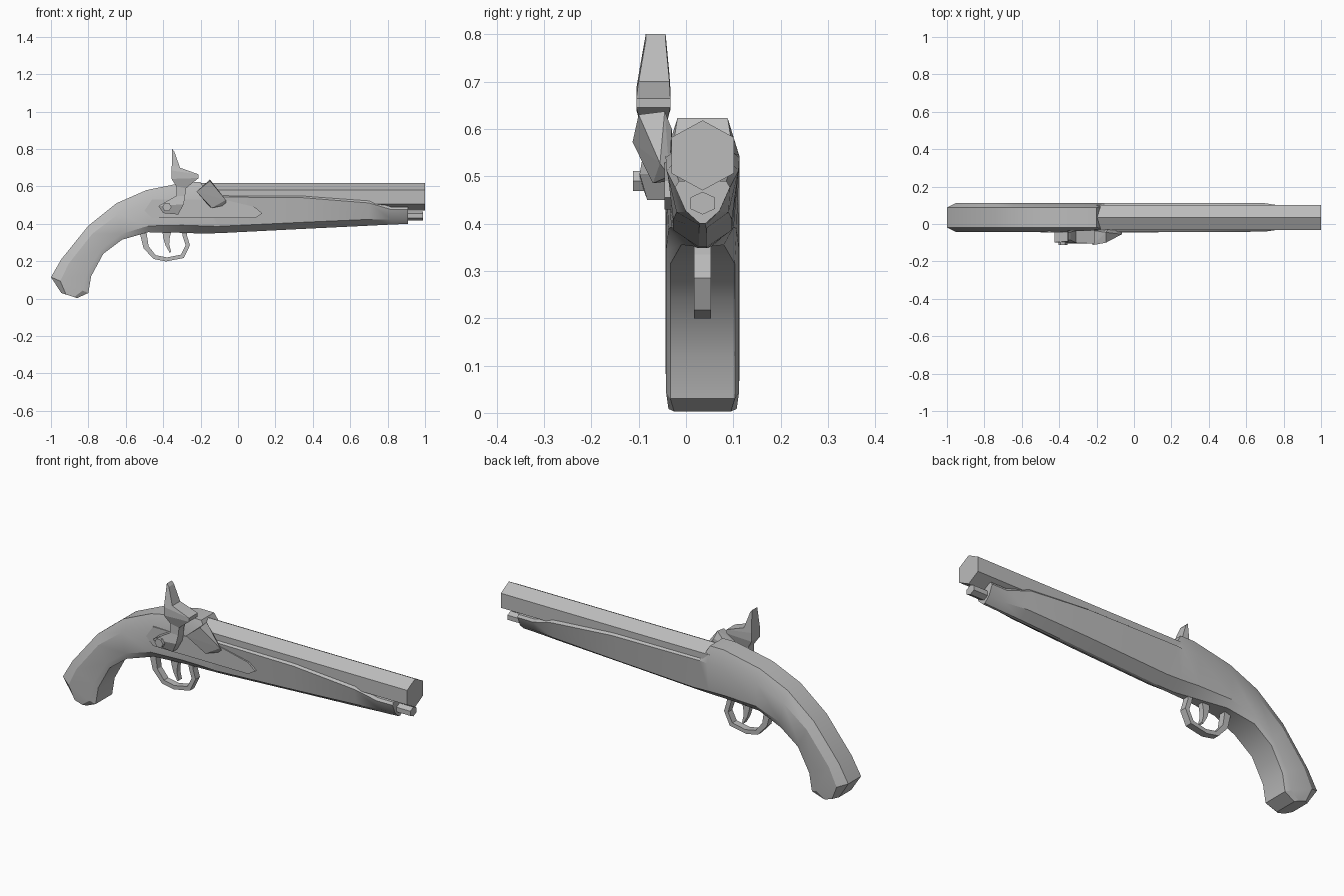
import bpy, bmesh, math
from mathutils import Vector

cube = bpy.data.objects.get("Cube")
if cube:
    bpy.data.objects.remove(cube)

CY = 0.035  # centre plane of stock and barrel

grey = bpy.data.materials.new("plain_grey")
grey.use_nodes = True
colour = (0.5, 0.5, 0.5, 1)
grey.diffuse_color = colour
grey.node_tree.nodes["Principled BSDF"].inputs["Base Color"].default_value = colour


def finish(name, bm, smooth=None):
    bmesh.ops.recalc_face_normals(bm, faces=bm.faces)
    mesh = bpy.data.meshes.new(name)
    bm.to_mesh(mesh)
    bm.free()
    mesh.materials.append(grey)
    obj = bpy.data.objects.new(name, mesh)
    bpy.context.collection.objects.link(obj)
    if smooth:
        bpy.ops.object.select_all(action="DESELECT")
        obj.select_set(True)
        bpy.context.view_layer.objects.active = obj
        bpy.ops.object.shade_smooth_by_angle(angle=math.radians(smooth))
    return obj


def loft(name, rings, closed=False, smooth=None):
    """Skin a list of point rings; cap the ends unless the path is closed."""
    bm = bmesh.new()
    loops = [[bm.verts.new(p) for p in ring] for ring in rings]
    pairs = list(zip(loops, loops[1:]))
    if closed:
        pairs.append((loops[-1], loops[0]))
    else:
        bm.faces.new(loops[0])
        bm.faces.new(loops[-1])
    n = len(loops[0])
    for a, b in pairs:
        for i in range(n):
            j = (i + 1) % n
            bm.faces.new((a[i], a[j], b[j], b[i]))
    return finish(name, bm, smooth)


def hull(name, points):
    bm = bmesh.new()
    for p in points:
        bm.verts.new(p)
    result = bmesh.ops.convex_hull(bm, input=bm.verts)
    loose = [v for v in result["geom_interior"] if isinstance(v, bmesh.types.BMVert)]
    bmesh.ops.delete(bm, geom=loose, context="VERTS")
    return finish(name, bm)


def prism_y(name, outline, y0, y1):
    return loft(name, [[(x, y, z) for x, z in outline] for y in (y0, y1)])


def strip(name, path, y0, y1):
    """Four-sided bar; path holds (inner x, inner z, outer x, outer z)."""
    return loft(name, [[(a, y0, b), (a, y1, b), (c, y1, d), (c, y0, d)]
                       for a, b, c, d in path])


# Stock: top (x, z), bottom (x, z), half widths of top, upper side,
# lower side and bottom, then the heights of the two sides as fractions
def stock_ring(top, bottom, widths, upper, lower):
    t, b = Vector(top), Vector(bottom)
    levels = [t, t.lerp(b, upper), t.lerp(b, lower), b]
    half = [(p.x, w, p.y) for p, w in zip(levels, widths)]
    right = [(x, CY - w, z) for x, w, z in half]
    left = [(x, CY + w, z) for x, w, z in reversed(half)]
    return right + left


GRIP = (0.053, 0.078, 0.077, 0.068)
FORE = (0.064, 0.078, 0.062, 0.008)
NOSE = (0.05, 0.058, 0.036, 0.006)
stations = [
    ((-0.945, 0.03), (-0.86, 0.003), (0.05, 0.072, 0.072, 0.06), 0.3, 0.8),
    ((-1.0, 0.115), (-0.80, 0.03), GRIP, 0.25, 0.85),
    ((-0.945, 0.21), (-0.785, 0.12), GRIP, 0.25, 0.85),
    ((-0.80, 0.39), (-0.72, 0.24), GRIP, 0.28, 0.85),
    ((-0.65, 0.51), (-0.62, 0.315), GRIP, 0.3, 0.85),
    ((-0.49, 0.58), (-0.48, 0.355), (0.053, 0.078, 0.072, 0.045), 0.3, 0.85),
    ((-0.28, 0.623), (-0.30, 0.352), (0.053, 0.078, 0.066, 0.02), 0.3, 0.85),
    ((-0.20, 0.623), (-0.20, 0.348), (0.053, 0.078, 0.062, 0.01), 0.3, 0.85),
    ((-0.16, 0.552), (-0.10, 0.35), FORE, 0.04, 0.82),
    ((0.35, 0.55), (0.35, 0.373), FORE, 0.06, 0.80),
    ((0.70, 0.525), (0.70, 0.39), (0.064, 0.076, 0.055, 0.008), 0.1, 0.75),
    ((0.82, 0.49), (0.82, 0.396), NOSE, 0.15, 0.70),
    ((0.91, 0.49), (0.91, 0.40), NOSE, 0.15, 0.70),
]
loft("stock", [stock_ring(*s) for s in stations], smooth=25)


# Six-sided barrel and ramrod
def hex_bar(name, x0, x1, z, rx, rz, shoulder):
    right = [(0, rz), (-rx, shoulder), (-rx, -shoulder)]
    section = right + [(-y, -h) for y, h in right]
    loft(name, [[(x, CY + y, z + h) for y, h in section] for x in (x0, x1)])


hex_bar("barrel", -0.21, 1.0, 0.544, 0.066, 0.074, 0.038)
hex_bar("ramrod", 0.85, 0.99, 0.443, 0.026, 0.024, 0.012)

# Trigger guard and trigger
strip("trigger_guard", [
    (-0.49, 0.36, -0.525, 0.35),
    (-0.478, 0.28, -0.505, 0.27),
    (-0.44, 0.232, -0.452, 0.212),
    (-0.38, 0.22, -0.385, 0.199),
    (-0.305, 0.235, -0.29, 0.217),
    (-0.28, 0.285, -0.257, 0.285),
    (-0.295, 0.33, -0.272, 0.335),
    (-0.30, 0.36, -0.275, 0.36),
], CY - 0.018, CY + 0.018)
strip("trigger", [
    (-0.405, 0.37, -0.355, 0.37),
    (-0.40, 0.325, -0.365, 0.325),
    (-0.388, 0.285, -0.368, 0.29),
    (-0.365, 0.245, -0.358, 0.25),
], CY - 0.014, CY + 0.014)

# Lock plate on the right side
prism_y("lock_plate", [(-0.50, 0.47), (-0.46, 0.43), (0.09, 0.43), (0.13, 0.455),
                       (0.09, 0.49), (-0.08, 0.53), (-0.46, 0.53)], -0.03, -0.045)

# Hammer: left (x, z), right (x, z), outer y, inner y
hammer = [
    ((-0.40, 0.457), (-0.32, 0.45), -0.082, -0.045),
    ((-0.425, 0.495), (-0.29, 0.505), -0.098, -0.035),
    ((-0.33, 0.55), (-0.283, 0.55), -0.09, -0.045),
    ((-0.33, 0.60), (-0.278, 0.59), -0.09, -0.045),
    ((-0.355, 0.64), (-0.21, 0.645), -0.105, -0.033),
    ((-0.355, 0.685), (-0.21, 0.664), -0.105, -0.033),
    ((-0.354, 0.715), (-0.31, 0.70), -0.10, -0.035),
    ((-0.352, 0.80), (-0.34, 0.785), -0.085, -0.043),
]
loft("hammer", [[(l[0], y0, l[1]), (l[0], y1, l[1]), (r[0], y1, r[1]), (r[0], y0, r[1])]
                for l, r, y0, y1 in hammer])

# Hammer bolt
bolt = [(-0.38 + 0.024 * math.cos(math.tau * i / 6),
         0.49 + 0.024 * math.sin(math.tau * i / 6)) for i in range(6)]
prism_y("hammer_bolt", bolt, -0.112, -0.06)

# Faceted pan cover in front of the hammer
hull("pan_cover", [
    (-0.15, -0.10, 0.63), (-0.15, -0.045, 0.637),
    (-0.222, -0.113, 0.572), (-0.215, -0.035, 0.575),
    (-0.065, -0.055, 0.527), (-0.062, -0.035, 0.50),
    (-0.14, -0.07, 0.485), (-0.15, -0.03, 0.49), (-0.14, -0.03, 0.60),
])
